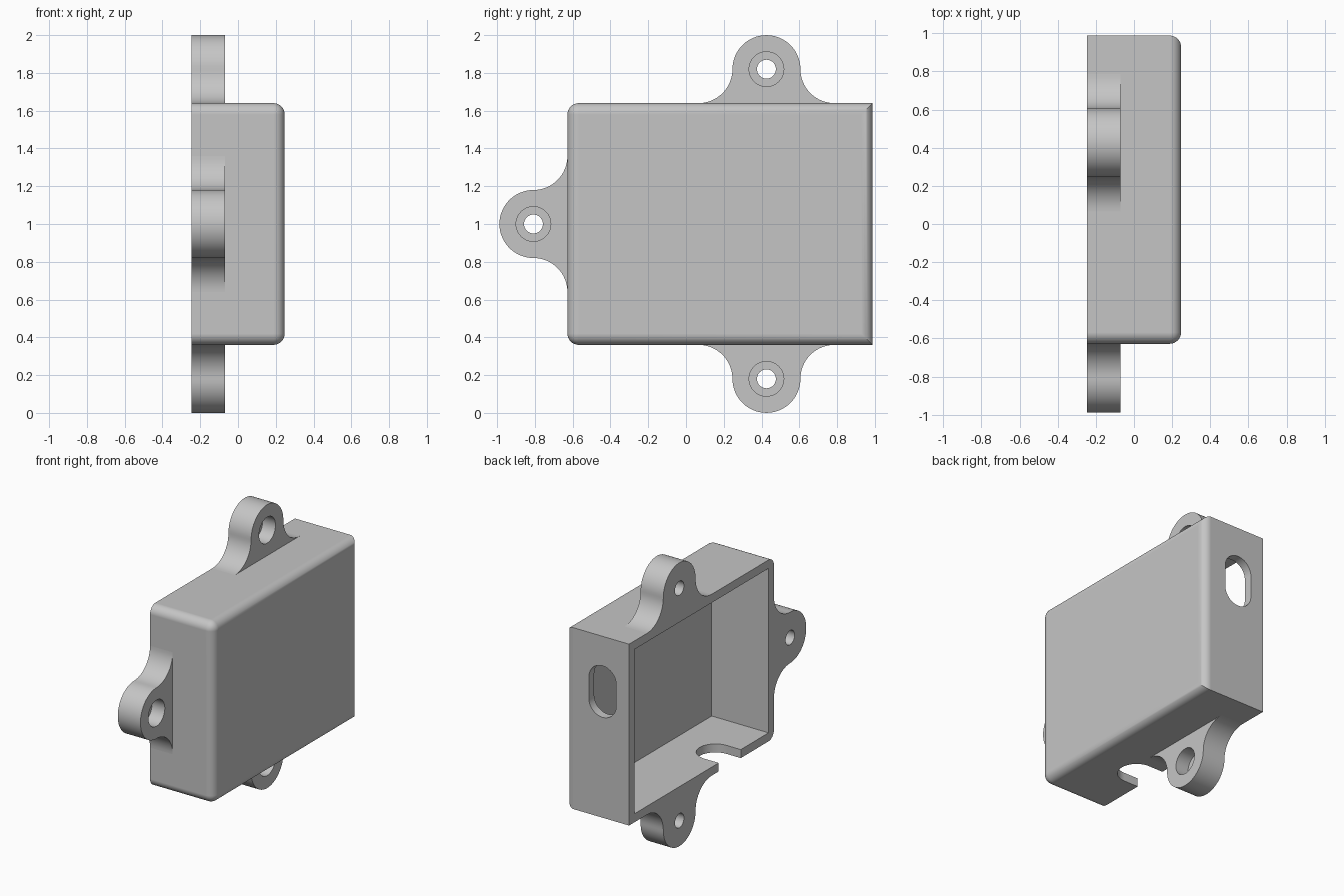
import bpy, bmesh, math
from mathutils import Vector

old = bpy.data.objects.get("Cube")
if old:
    bpy.data.objects.remove(old, do_unlink=True)

GREY = (0.56, 0.56, 0.56, 1)
mat = bpy.data.materials.new("light grey plastic")
mat.use_nodes = True
mat.diffuse_color = GREY
mat.node_tree.nodes["Principled BSDF"].inputs["Base Color"].default_value = GREY

# Main dimensions
X0, X1 = -0.247, 0.247
Y0, Y1 = -0.628, 0.988
Z0, Z1 = 0.36, 1.64
WALL, ROUND = 0.06, 0.06
EAR_R, EAR_X = 0.18, -0.07


def add_object(name, bm):
    bmesh.ops.recalc_face_normals(bm, faces=bm.faces)
    mesh = bpy.data.meshes.new(name)
    bm.to_mesh(mesh)
    bm.free()
    mesh.materials.append(mat)
    obj = bpy.data.objects.new(name, mesh)
    bpy.context.collection.objects.link(obj)
    return obj


def prism(name, points, direction):
    """Extrude a closed 3D outline along a direction."""
    bm = bmesh.new()
    face = bm.faces.new([bm.verts.new(p) for p in points])
    moved = bmesh.ops.extrude_face_region(bm, geom=[face])["geom"]
    verts = [g for g in moved if isinstance(g, bmesh.types.BMVert)]
    bmesh.ops.translate(bm, verts=verts, vec=Vector(direction))
    return add_object(name, bm)


def block(lo, hi):
    bm = bmesh.new()
    bmesh.ops.create_cube(bm, size=1)
    for v in bm.verts:
        v.co = [(a + b) / 2 + c * (b - a) for a, b, c in zip(lo, hi, v.co)]
    return bm


def arc(cx, cy, r, start, end, n):
    angles = [math.radians(start + (end - start) * i / n) for i in range(n + 1)]
    return [(cx + r * math.cos(a), cy + r * math.sin(a)) for a in angles]


def activate(obj):
    bpy.ops.object.select_all(action='DESELECT')
    obj.select_set(True)
    bpy.context.view_layer.objects.active = obj


def cut(obj, cutter):
    activate(obj)
    mod = obj.modifiers.new("cut", 'BOOLEAN')
    mod.operation, mod.solver, mod.object = 'DIFFERENCE', 'EXACT', cutter
    bpy.ops.object.modifier_apply(modifier=mod.name)
    bpy.data.objects.remove(cutter, do_unlink=True)


def finish(obj):
    activate(obj)
    bpy.ops.object.shade_smooth_by_angle(angle=math.radians(30))
    mod = obj.modifiers.new("flat face normals", 'WEIGHTED_NORMAL')
    mod.keep_sharp = True


# Case shell: rounded round the closed face and at the two front corners
bm = block((X0, Y0, Z0), (X1, Y1, Z1))


def is_rounded(edge):
    a, b = (v.co for v in edge.verts)
    mid = (a + b) / 2
    on_closed_face = mid.x > X1 - 0.01
    front_corner = abs(a.x - b.x) > 0.1 and mid.y < Y0 + 0.01
    return on_closed_face or front_corner


bmesh.ops.bevel(bm, geom=[e for e in bm.edges if is_rounded(e)], offset=ROUND,
                segments=8, profile=0.5, affect='EDGES')
case = add_object("case", bm)

# Open cavity
cut(case, add_object("cavity", block((X0 - 0.1, Y0 + WALL, Z0 + WALL),
                                     (X1 - 0.05, Y1 - WALL, Z1 - WALL))))

# Oblong port through the back wall
port = arc(-0.04, 1.325, 0.107, 0, 180, 20) + arc(-0.04, 1.175, 0.107, 180, 360, 20)
cut(case, prism("port", [(x, Y1 - 0.15, z) for x, z in port], (0, 0.3, 0)))

# Cable notch in the bottom wall, open towards the rim
notch = arc(-0.135, -0.135, 0.123, -90, 90, 20) + [(X0 - 0.1, -0.012), (X0 - 0.1, -0.258)]
cut(case, prism("notch", [(x, y, Z0 - 0.05) for x, y in notch], (0, 0, 0.15)))
finish(case)

# Mounting ears: round lobe with concave flanks and a counterbored hole
r = EAR_R
flank = arc(-2 * r, r, r, -90, 0, 16)
lobe = arc(0, r, r, 180, 0, 32)[1:-1]
outline = flank + lobe + [(-u, v) for u, v in reversed(flank)]


def ear(name, origin, along, out):
    origin, along, out = Vector(origin), Vector(along), Vector(out)

    def place(points, x):
        return [origin + along * u + out * v + Vector((x, 0, 0)) for u, v in points]

    obj = prism(name, place(outline, X0), (EAR_X - X0, 0, 0))
    for radius, x in ((0.05, X0 - 0.1), (0.092, EAR_X - 0.1)):
        circle = arc(0, r, radius, 0, 360, 40)[:-1]
        cut(obj, prism("hole", place(circle, x), (0.4, 0, 0)))
    finish(obj)


ear("top_ear", (0, 0.426, Z1), (0, 1, 0), (0, 0, 1))
ear("bottom_ear", (0, 0.426, Z0), (0, 1, 0), (0, 0, -1))
ear("front_ear", (0, Y0, 1.0), (0, 0, 1), (0, -1, 0))
